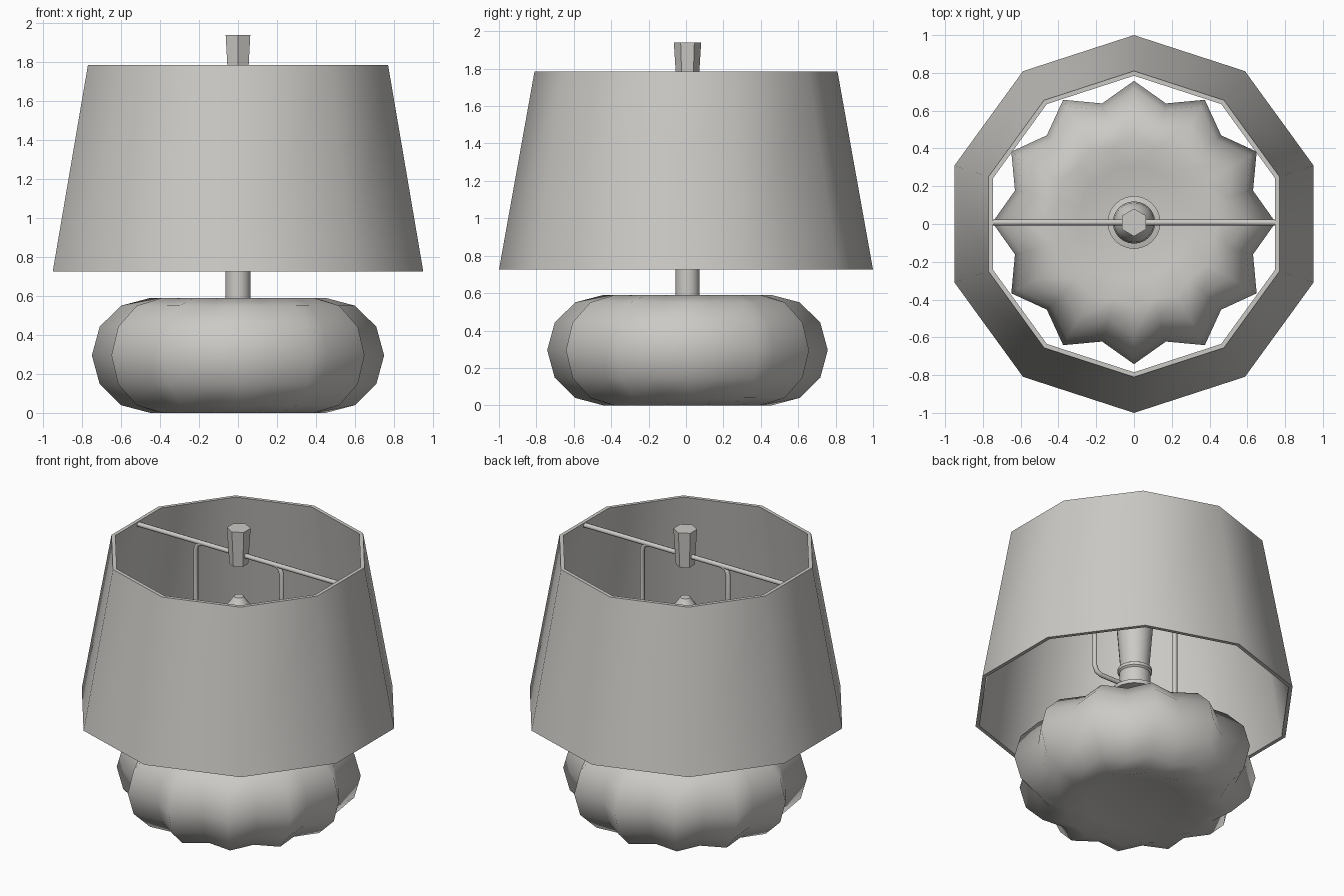
import bpy, bmesh, math
from mathutils import Vector

if "Cube" in bpy.data.objects:
    bpy.data.objects.remove(bpy.data.objects["Cube"])

mat = bpy.data.materials.new("warm_grey")
mat.diffuse_color = (0.60, 0.59, 0.565, 1)
mat.use_nodes = True
mat.node_tree.nodes["Principled BSDF"].inputs["Base Color"].default_value = mat.diffuse_color
CY = 0.008  # axis of the body and fittings


def lathe(name, prof, sides, cy=CY, phase=math.pi / 2, closed=False, angle=40, rib=None):
    """Revolve (radius, z) points; rib(i, r, k) may change the radius per column."""
    bm = bmesh.new()
    rings = []
    for k, (r, z) in enumerate(prof):
        ring = []
        for i in range(sides):
            a = phase + 2 * math.pi * i / sides
            rr = rib(i, r, k) if rib else r
            ring.append(bm.verts.new((rr * math.cos(a), cy + rr * math.sin(a), z)))
        rings.append(ring)
    pairs = list(zip(rings, rings[1:]))
    if closed:
        pairs.append((rings[-1], rings[0]))
    else:
        bm.faces.new(rings[0][::-1])
        bm.faces.new(rings[-1])
    for a, b in pairs:
        for i in range(sides):
            j = (i + 1) % sides
            bm.faces.new((a[i], a[j], b[j], b[i]))
    bmesh.ops.recalc_face_normals(bm, faces=bm.faces)
    me = bpy.data.meshes.new(name)
    bm.to_mesh(me)
    bm.free()
    me.materials.append(mat)
    ob = bpy.data.objects.new(name, me)
    bpy.context.collection.objects.link(ob)
    bpy.ops.object.select_all(action='DESELECT')
    ob.select_set(True)
    bpy.context.view_layer.objects.active = ob
    bpy.ops.object.shade_smooth_by_angle(angle=math.radians(angle))
    return ob


def rod(name, pts, radius):
    """Round wire along a list of points."""
    cu = bpy.data.curves.new(name, 'CURVE')
    cu.dimensions = '3D'
    cu.bevel_depth = radius
    cu.bevel_resolution = 2
    cu.use_fill_caps = True
    sp = cu.splines.new('POLY')
    sp.points.add(len(pts) - 1)
    for p, co in zip(sp.points, pts):
        p.co = (*co, 1)
    sp.use_smooth = True
    cu.materials.append(mat)
    ob = bpy.data.objects.new(name, cu)
    bpy.context.collection.objects.link(ob)
    return ob


# Ribbed pumpkin-like base: round section, twelve ribs
angles = range(-120, 121, 30)
base_prof = [(0.45 + 0.30 * math.cos(math.radians(a)),
              0.295 + 0.295 * math.sin(math.radians(a))) for a in angles]


def ribs(i, r, k):
    depth = 0.13 * min(1, max(0, (r - 0.30) / 0.25))
    return r * (1 - depth) if i % 2 else r


lathe("ribbed_base", base_prof, 24, rib=ribs, angle=100)

# Ten-sided shade with a thin wall
lathe("lamp_shade", [(1.0, 0.725), (0.81, 1.785), (0.785, 1.785), (0.975, 0.725)],
      10, cy=0, closed=True)

# Neck, saddle flange and socket
lathe("neck_post", [(0.064, 0.52), (0.064, 0.83)], 24)
lathe("socket", [(0.064, 0.80), (0.14, 0.81), (0.14, 0.835), (0.095, 0.845), (0.095, 0.95),
                 (0.106, 0.96), (0.106, 0.98), (0.09, 0.99)], 24)

# Bulb
lathe("bulb", [(0.088, 0.98), (0.112, 1.28), (0.105, 1.35), (0.08, 1.41),
               (0.05, 1.45), (0.03, 1.48)], 24)

# Six-sided finial
lathe("finial", [(0.058, 1.70), (0.073, 1.94)], 6)

# Harp wire and the spider bar across the shade top
ZB, ZT, X, F = 0.845, 1.765, 0.32, 0.05
for s, side in ((-1, "left"), (1, "right")):
    path = [(0.05, ZB), (X - F, ZB), (X - 0.3 * F, ZB + 0.3 * F), (X, ZB + F),
            (X, ZT - F), (X - 0.3 * F, ZT - 0.3 * F), (X - F, ZT)]
    rod("harp_" + side, [(s * x, CY, z) for x, z in path], 0.015)
rod("spider_bar", [(-0.755, CY, ZT), (0.755, CY, ZT)], 0.016)
